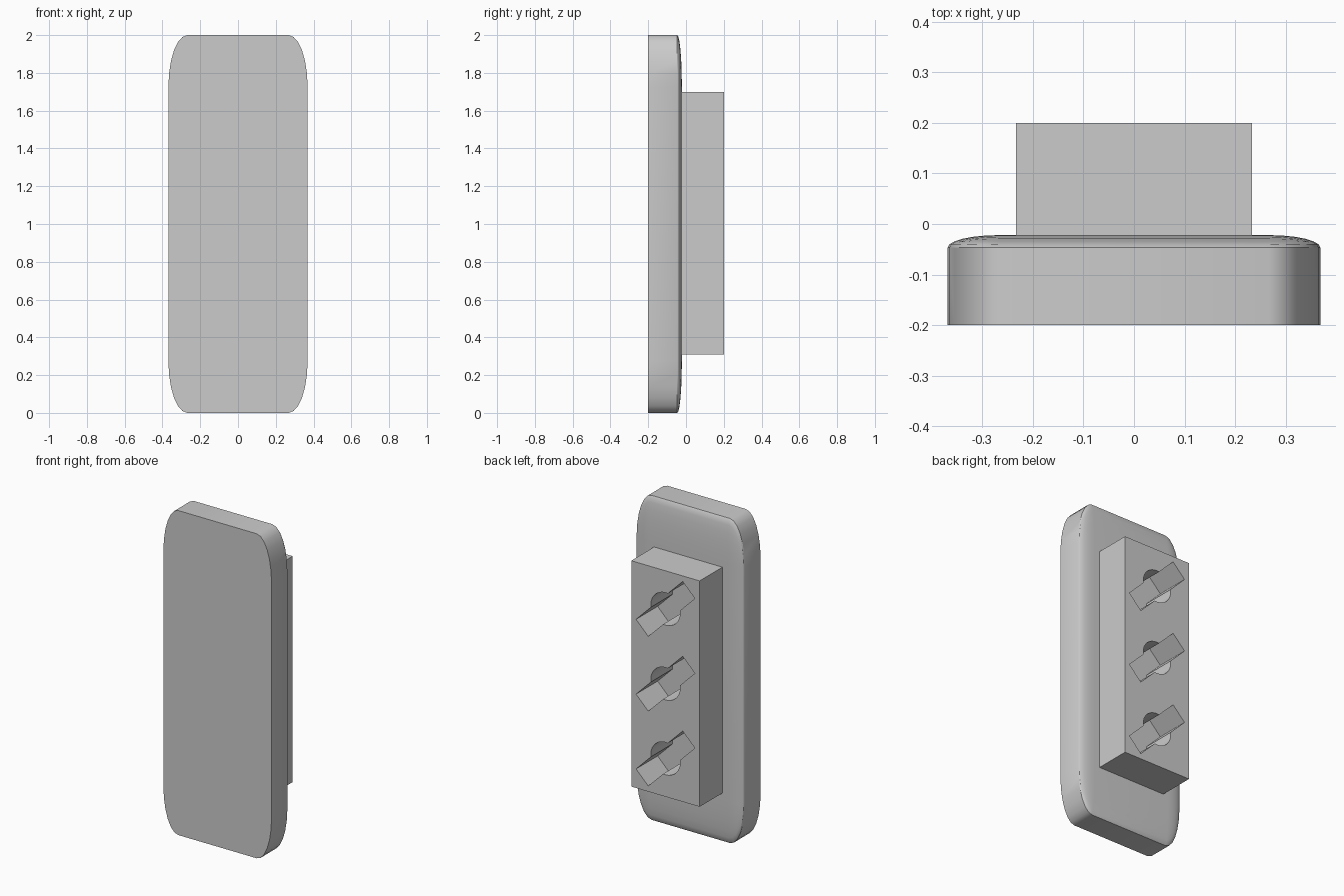
import bpy, bmesh
from math import radians

if "Cube" in bpy.data.objects:
    bpy.data.objects.remove(bpy.data.objects["Cube"])

FLOOR_Y = -0.01   # bottom of the recesses
BACK_Y = 0.2      # rear face of the block


def activate(ob):
    bpy.ops.object.select_all(action='DESELECT')
    ob.select_set(True)
    bpy.context.view_layer.objects.active = ob


def box(name, center, size, turn=0.0):
    bpy.ops.mesh.primitive_cube_add(size=1, location=center, rotation=(0, turn, 0))
    ob = bpy.context.object
    ob.name = name
    ob.scale = size
    bpy.ops.object.transform_apply(location=False, rotation=False, scale=True)
    return ob


def cut(target, cutter):
    mod = target.modifiers.new("cut", 'BOOLEAN')
    mod.operation = 'DIFFERENCE'
    mod.solver = 'EXACT'
    mod.object = cutter
    activate(target)
    bpy.ops.object.modifier_apply(modifier=mod.name)
    bpy.data.objects.remove(cutter, do_unlink=True)


# Plate: unit cube rounded everywhere but the front rim, then stretched
bm = bmesh.new()
bmesh.ops.create_cube(bm, size=1)
edges = [e for e in bm.edges if max(v.co.y for v in e.verts) > 0]
bmesh.ops.bevel(bm, geom=edges, offset=0.137, segments=6, profile=0.5,
                affect='EDGES', clamp_overlap=True)
bmesh.ops.scale(bm, vec=(0.737, 0.178, 2.0), verts=bm.verts)
bmesh.ops.translate(bm, vec=(0, -0.111, 1.0), verts=bm.verts)
mesh = bpy.data.meshes.new("plate")
bm.to_mesh(mesh)
bm.free()
plate = bpy.data.objects.new("plate", mesh)
bpy.context.collection.objects.link(plate)
activate(plate)
bpy.ops.object.shade_smooth_by_angle(angle=radians(30))

# Rear block
block = box("rear_block", (0, 0.085, 1.004), (0.466, 0.23, 1.392))

# Three recesses: a diagonal slot crossed by a round hole
depth = BACK_Y - FLOOR_Y + 0.1
mid_y = FLOOR_Y + depth / 2
for i in (-1, 0, 1):
    z = 1.004 + i * 0.461
    cut(block, box("slot_cutter", (0, mid_y, z), (0.45, depth, 0.117), radians(45)))
    bpy.ops.mesh.primitive_cylinder_add(vertices=32, radius=0.1, depth=depth,
                                        location=(0, mid_y, z),
                                        rotation=(radians(90), 0, 0))
    cut(block, bpy.context.object)
activate(block)
bpy.ops.object.shade_smooth_by_angle(angle=radians(30))
